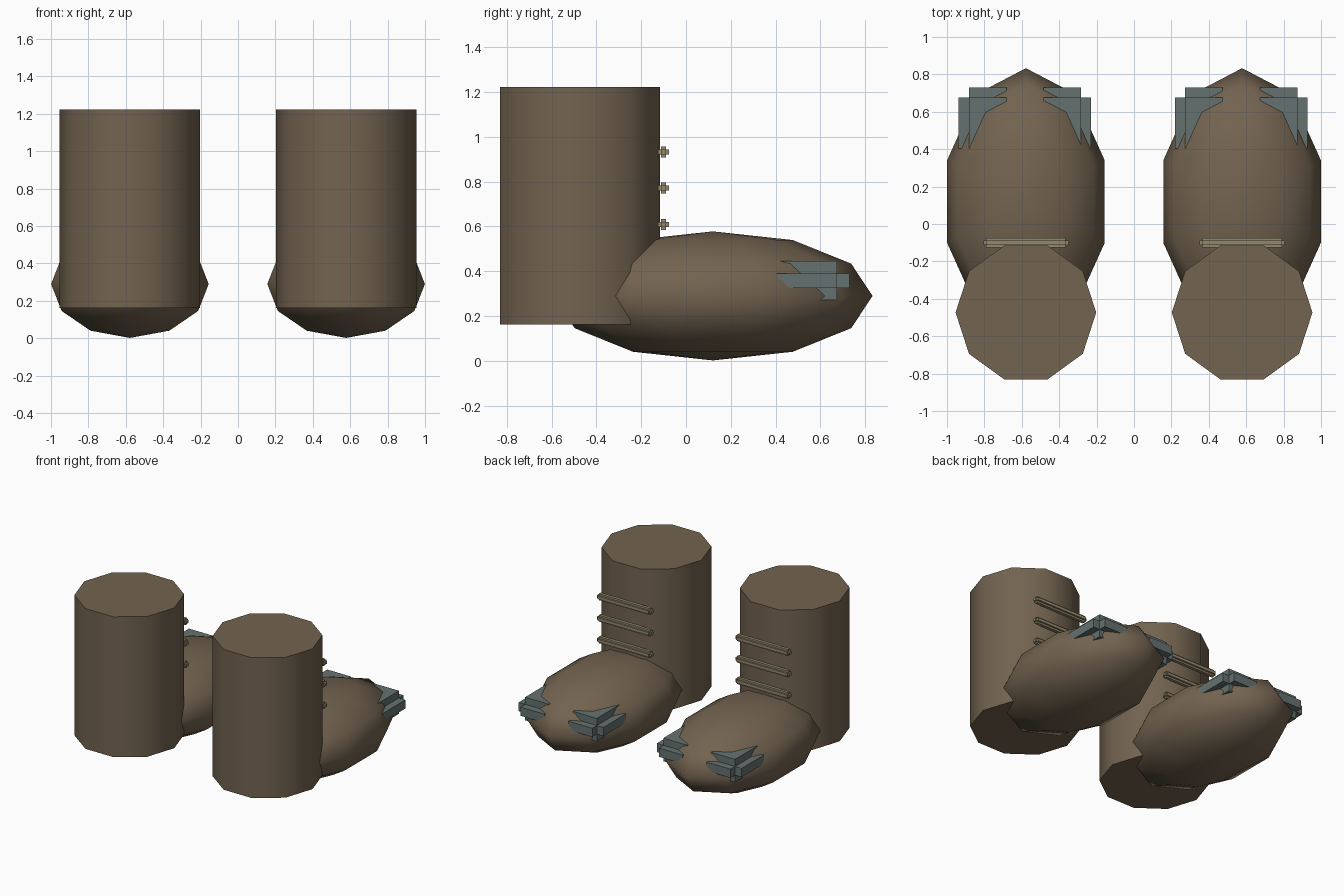
import bpy, math
from mathutils import Matrix, Vector
import bmesh

if "Cube" in bpy.data.objects:
    bpy.data.objects.remove(bpy.data.objects["Cube"], do_unlink=True)


def material(name, rgb):
    m = bpy.data.materials.new(name)
    m.use_nodes = True
    m.diffuse_color = (*rgb, 1)
    m.node_tree.nodes["Principled BSDF"].inputs["Base Color"].default_value = (*rgb, 1)
    return m


leather = material("brown_leather", (0.17, 0.125, 0.08))
cord = material("tan_cord", (0.30, 0.25, 0.15))
metal = material("grey_green_metal", (0.13, 0.17, 0.16))


def finish(name, bm, mat, smooth_angle=None):
    bmesh.ops.recalc_face_normals(bm, faces=bm.faces)
    mesh = bpy.data.meshes.new(name)
    bm.to_mesh(mesh)
    bm.free()
    mesh.materials.append(mat)
    if smooth_angle:
        mesh.shade_smooth()
        mesh.set_sharp_from_angle(angle=math.radians(smooth_angle))
    obj = bpy.data.objects.new(name, mesh)
    bpy.context.collection.objects.link(obj)
    return obj


def stepped_block(name, centre, core, step, mat):
    """Three crossing boxes, each reaching one step further along its own axis."""
    bm = bmesh.new()
    for axis in range(3):
        half = Vector(core)
        half[axis] += step
        bmesh.ops.create_cube(bm, size=2, matrix=Matrix.LocRotScale(Vector(centre), None, half))
    return finish(name, bm, mat)


def boot(side, x):
    # Ten-sided leg shaft
    bm = bmesh.new()
    bmesh.ops.create_cone(bm, cap_ends=True, segments=10, radius1=0.376, radius2=0.376, depth=1.06,
                          matrix=Matrix.Translation((x, -0.473, 0.692)) @ Matrix.Rotation(math.pi / 2, 4, "Z"))
    finish(side + "_shaft", bm, leather, 60)

    # Faceted rounded foot
    bm = bmesh.new()
    bmesh.ops.create_uvsphere(bm, u_segments=10, v_segments=6, radius=1,
                              matrix=Matrix.LocRotScale(Vector((x, 0.12, 0.29)), None,
                                                        Vector((0.443, 0.713, 0.288))))
    finish(side + "_foot", bm, leather, 179)

    # Laces across the shaft
    for i, z in enumerate((0.608, 0.771, 0.933)):
        stepped_block(f"{side}_lace_{i + 1}", (x, -0.1, z), (0.213, 0.011, 0.011), 0.0135, cord)

    # Metal studs on both sides of the toe
    for label, sign in (("inner", -1), ("outer", 1)):
        stepped_block(f"{side}_{label}_toe_stud", (x - 0.005 + sign * 0.2, 0.54, 0.358),
                      (0.1, 0.135, 0.033), 0.054, metal)


boot("right", -0.578)
boot("left", 0.578)
